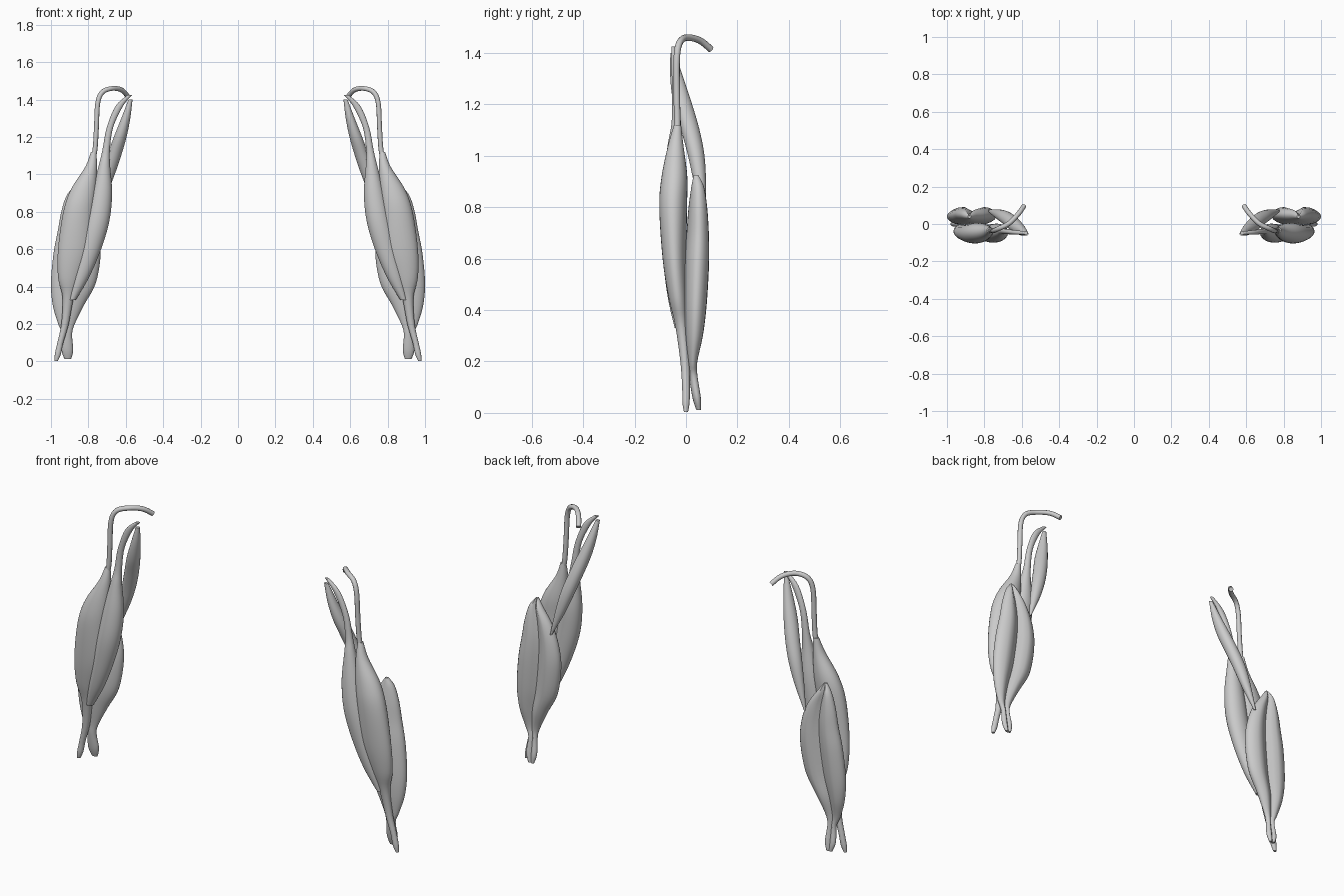
import bpy, bmesh, math
from mathutils import Vector

if "Cube" in bpy.data.objects:
    bpy.data.objects.remove(bpy.data.objects["Cube"])

grey = bpy.data.materials.new("muscle_grey")
grey.use_nodes = True
grey.diffuse_color = (0.6, 0.6, 0.6, 1)
grey.node_tree.nodes["Principled BSDF"].inputs["Base Color"].default_value = (0.6, 0.6, 0.6, 1)

SIDES, STEPS = 28, 5


def smooth_sections(rows):
    """Catmull-Rom interpolation through the section rows."""
    out = []
    for i in range(len(rows) - 1):
        a, b, c, d = (rows[min(max(j, 0), len(rows) - 1)] for j in range(i - 1, i + 3))
        for s in range(STEPS):
            t = s / STEPS
            out.append([q + (r - p) * t / 2 + (2 * p - 5 * q + 4 * r - w) * t * t / 2
                        + (3 * q - p - 3 * r + w) * t ** 3 / 2
                        for p, q, r, w in zip(a, b, c, d)])
    return out + [list(rows[-1])]


def finish(obj):
    obj.data.materials.append(grey)
    bpy.ops.object.select_all(action='DESELECT')
    obj.select_set(True)
    bpy.context.view_layer.objects.active = obj


def muscle(name, side, rows, groove=0.0):
    """Loft of oval sections (x, y, z, half width, half depth), with a groove down the back."""
    bm = bmesh.new()
    rings = []
    for x, y, z, w, d in smooth_sections(rows):
        ring = []
        for k in range(SIDES):
            a = math.tau * k / SIDES
            u, v = math.cos(a), math.sin(a)
            dent = groove * d * math.exp(-(u / 0.3) ** 2) if v > 0 else 0
            ring.append(bm.verts.new((side * (x + w * u), y + d * v - dent, z)))
        rings.append(ring)
    for lo, hi in zip(rings, rings[1:]):
        for k in range(SIDES):
            n = (k + 1) % SIDES
            bm.faces.new((lo[k], lo[n], hi[n], hi[k]))
    bm.faces.new(rings[0])
    bm.faces.new(rings[-1])
    bmesh.ops.recalc_face_normals(bm, faces=bm.faces)
    mesh = bpy.data.meshes.new(name)
    bm.to_mesh(mesh)
    bm.free()
    obj = bpy.data.objects.new(name, mesh)
    bpy.context.collection.objects.link(obj)
    finish(obj)
    bpy.ops.object.shade_smooth_by_angle(angle=math.radians(50))


def tendon(name, side, points, radius):
    """Round cord along a smooth path."""
    curve = bpy.data.curves.new(name, 'CURVE')
    curve.dimensions = '3D'
    curve.bevel_depth = radius
    curve.bevel_resolution = 3
    curve.use_fill_caps = True
    path = smooth_sections(points)
    spline = curve.splines.new('POLY')
    spline.points.add(len(path) - 1)
    for p, (x, y, z) in zip(spline.points, path):
        p.co = (side * x, y, z, 1)
    spline.use_smooth = True
    obj = bpy.data.objects.new(name, curve)
    bpy.context.collection.objects.link(obj)
    finish(obj)


# outer front belly, running into the lower tendon and its flared foot
outer_belly = [
    (.772, -.033, 1.12, .014, .014), (.785, -.04, 1.04, .032, .03),
    (.825, -.045, .92, .068, .05), (.852, -.05, .8, .082, .054),
    (.875, -.045, .6, .087, .046), (.900, -.032, .45, .062, .036),
    (.908, -.018, .34, .03, .024), (.925, -.004, .2, .02, .018),
    (.950, 0, .1, .016, .015), (.963, 0, .04, .016, .014), (.972, 0, .003, .009, .008)]

# inner front belly, with its upper tendon
inner_belly = [
    (.578, -.048, 1.425, .012, .008), (.635, -.045, 1.365, .02, .012),
    (.685, -.04, 1.25, .017, .014), (.705, -.038, 1.13, .02, .018),
    (.714, -.042, 1.05, .03, .028), (.728, -.045, .9, .055, .046),
    (.752, -.05, .75, .064, .05), (.79, -.047, .6, .058, .043),
    (.838, -.038, .45, .042, .033), (.885, -.026, .33, .018, .018)]

# slim upper muscle that slants to the back
slanting_muscle = [
    (.575, -.052, 1.4, .011, .009), (.6, -.035, 1.3, .024, .026),
    (.63, -.012, 1.2, .034, .036), (.662, .017, 1.1, .037, .036),
    (.695, .04, 1.0, .036, .032), (.73, .055, .89, .026, .023),
    (.775, .07, .76, .005, .006)]

# wide grooved rear muscle and its foot
rear_muscle = [
    (.88, .04, .925, .008, .01), (.88, .048, .88, .04, .027),
    (.865, .05, .8, .08, .04), (.855, .05, .7, .108, .048),
    (.86, .046, .58, .126, .054), (.88, .04, .42, .12, .05),
    (.907, .035, .3, .083, .038), (.917, .028, .2, .044, .02),
    (.913, .03, .145, .026, .018), (.912, .043, .06, .031, .018),
    (.91, .05, .012, .017, .01)]

# hooked cord above the outer belly
hook = [(.588, .097, 1.415), (.62, .052, 1.45), (.67, .002, 1.46), (.725, -.025, 1.44),
        (.75, -.036, 1.38), (.757, -.036, 1.25), (.765, -.034, 1.13), (.782, -.036, 1.06)]

for label, side in (("left", 1), ("right", -1)):
    muscle(label + "_outer_front_muscle", side, outer_belly)
    muscle(label + "_inner_front_muscle", side, inner_belly)
    muscle(label + "_slanting_muscle", side, slanting_muscle)
    muscle(label + "_rear_muscle", side, rear_muscle, groove=0.75)
    tendon(label + "_hooked_tendon", side, hook, .013)
